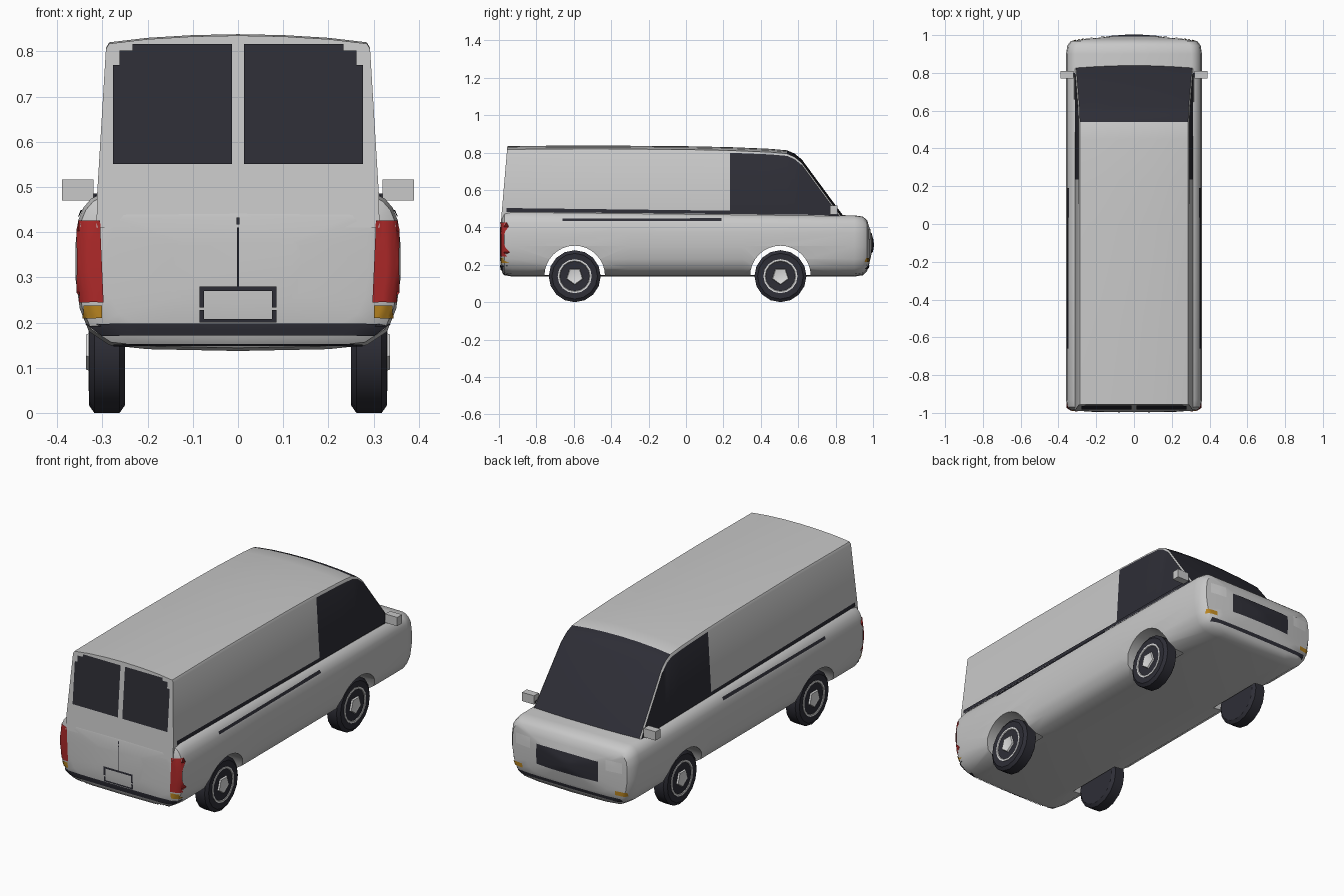
import bpy, bmesh, math
from mathutils import Vector
from mathutils.bvhtree import BVHTree

cube = bpy.data.objects.get("Cube")
if cube:
    bpy.data.objects.remove(cube, do_unlink=True)


def material(name, r, g, b):
    m = bpy.data.materials.new(name)
    m.use_nodes = True
    m.diffuse_color = (r, g, b, 1)
    m.node_tree.nodes["Principled BSDF"].inputs["Base Color"].default_value = (r, g, b, 1)
    return m


PAINT = material("grey paint", .58, .58, .58)
DARK = material("dark glass and rubber", .027, .027, .037)
WHEEL = material("wheel silver", .72, .72, .72)
LAMP = material("headlamp grey", .68, .68, .68)
RED = material("tail lamp red", .42, .022, .022)
AMBER = material("indicator amber", .5, .24, .015)


def make(name, bm, mats, angle=35):
    mesh = bpy.data.meshes.new(name)
    bm.to_mesh(mesh)
    bm.free()
    for m in mats:
        mesh.materials.append(m)
    ob = bpy.data.objects.new(name, mesh)
    bpy.context.collection.objects.link(ob)
    smooth(ob, angle)
    return ob


def smooth(ob, angle):
    bpy.ops.object.select_all(action='DESELECT')
    ob.select_set(True)
    bpy.context.view_layer.objects.active = ob
    bpy.ops.object.shade_smooth_by_angle(angle=math.radians(angle))


def loft(bm, rings, rule=lambda i, j: 0):
    """Skin closed rings and cap both ends."""
    vs = [[bm.verts.new(p) for p in ring] for ring in rings]
    n = len(rings[0])
    for i in range(len(rings) - 1):
        for j in range(n):
            k = (j + 1) % n
            f = bm.faces.new((vs[i][j], vs[i][k], vs[i + 1][k], vs[i + 1][j]))
            f.material_index = rule(i, j)
    bm.faces.new(vs[0])
    bm.faces.new(vs[-1])
    bmesh.ops.recalc_face_normals(bm, faces=bm.faces[:])


def lathe(bm, profile, segs, side, y, z):
    """Turn (x, radius) pairs about a crosswise axle."""
    turn = [2 * math.pi * k / segs - math.pi / 2 for k in range(segs)]
    loft(bm, [[(x * side, y + r * math.cos(a), z + r * math.sin(a)) for a in turn]
              for x, r in profile])


def mirrored(half):
    """Close a half section that starts and may end off the centre line."""
    return half + [(-x, z) for x, z in reversed(half) if x > 0]


# Lower body: rounded tub with a bulging nose
TUB = [(0, .137), (.2, .141), (.285, .15), (.33, .18), (.35, .23), (.36, .3), (.36, .37),
       (.354, .425), (.342, .455), (.325, .475), (.305, .485), (0, .487)]
STATIONS = [(-.995, .4, .4), (-.99, .8, .7), (-.984, .93, .86), (-.97, .985, .96), (-.93, 1, 1),
            (-.3, 1, 1), (.3, 1, 1), (.9, 1, 1), (.945, .98, .96), (.968, .93, .84),
            (.98, .7, .6), (.992, .35, .3), (1, .05, .1)]


def tub_ring(y, fx, fz):
    ring = []
    for x, z in mirrored(TUB):
        if z > .4:
            z -= .012 * (y + 1) * (z - .4) / .087
        ring.append((x * fx, y, .31 + (z - .31) * fz))
    return ring


bm = bmesh.new()
loft(bm, [tub_ring(*s) for s in STATIONS])
body = make("lower_body", bm, [PAINT])

# Open wheel arches
AXLES = (-.595, .505)
INNER = .235
bm = bmesh.new()
for y in AXLES:
    for side in (-1, 1):
        lathe(bm, [(INNER, .162), (.45, .162)], 32, side, y, .14)
cutter = make("arch_cutter", bm, [PAINT])
cutter.hide_render = True
mod = body.modifiers.new("arches", 'BOOLEAN')
mod.object = cutter
mod.operation = 'DIFFERENCE'
mod.solver = 'EXACT'
cut = bpy.data.meshes.new_from_object(body.evaluated_get(bpy.context.evaluated_depsgraph_get()))
body.modifiers.clear()
body.data = cut
bpy.data.objects.remove(cutter, do_unlink=True)
bm = bmesh.new()
bm.from_mesh(cut)
caps = [f for f in bm.faces if abs(f.normal.x) > .99
        and abs(abs(f.calc_center_median().x) - INNER) < .002]
bmesh.ops.delete(bm, geom=caps, context='FACES')
bm.to_mesh(cut)
bm.free()
smooth(body, 35)

# Upper body: cabin, cargo box, windscreen and side glass
ROOF = [(-.955, .835), (-.5, .838), (0, .834), (.235, .829), (.45, .82), (.54, .812),
        (.58, .795), (.62, .762), (.82, .49), (.85, .45)]


def cabin_ring(y, top):
    def width(z):
        return .312 - .02 * (z - .48) / .33
    eave, belt = top - .03, min(.48, top - .035)
    w = width(eave)
    half = [(.313, .41), (width(belt), belt), (w, eave), (w - .007, top - .018),
            (.2, top - .008), (.1, top - .002), (0, top)]
    lean = .085 if y < -.9 else 0
    return [(x, y - lean * (.835 - z), z) for x, z in mirrored(half)]


def cabin_paint(i, j):
    strip = min(j, 11 - j)
    if strip == 1 and j < 12:
        return int(i >= 3)
    return int(i >= 5 and 3 <= j <= 8)


bm = bmesh.new()
loft(bm, [cabin_ring(y, t) for y, t in ROOF], cabin_paint)
cabin = make("upper_body", bm, [PAINT, DARK], 30)

# Thin plates that follow the bodywork
trees = []
for ob in (body, cabin):
    bm = bmesh.new()
    bm.from_mesh(ob.data)
    trees.append(BVHTree.FromBMesh(bm))
    bm.free()


def on_surface(axis, sign, a, b):
    start = Vector((a, 2 * sign, b) if axis == 'y' else (2 * sign, a, b))
    ray = Vector((0, -sign, 0) if axis == 'y' else (-sign, 0, 0))
    hits = [t.ray_cast(start, ray) for t in trees]
    hits = [h for h in hits if h[0] is not None]
    if hits:
        hit = min(hits, key=lambda h: h[3])
    else:
        hit = trees[0].find_nearest(start + ray)
    normal = hit[1] if hit[1].dot(ray) < 0 else -hit[1]
    return hit[0] + normal * .004


def rect(a0, a1, b0, b1):
    return [(a0, b0), (a1, b0), (a1, b1), (a0, b1)]


def plate(name, mat, axis, sign, quads, nu=8, nv=4):
    bm = bmesh.new()
    for quad in quads:
        p, q, r, s = (Vector(c) for c in quad)
        grid = []
        for v in range(nv + 1):
            row = []
            for u in range(nu + 1):
                c = p.lerp(q, u / nu).lerp(s.lerp(r, u / nu), v / nv)
                row.append(bm.verts.new(on_surface(axis, sign, c.x, c.y)))
            grid.append(row)
        for v in range(nv):
            for u in range(nu):
                f = bm.faces.new((grid[v][u], grid[v][u + 1], grid[v + 1][u + 1], grid[v + 1][u]))
                f.normal_update()
                out = f.normal.y if axis == 'y' else f.normal.x
                if out * sign < 0:
                    f.normal_flip()
    return make(name, bm, [mat])


for side, label in ((1, "left"), (-1, "right")):
    def span(a, b, c, d):
        return rect(a * side, b * side, c, d)
    # Rear glass with stepped corners, and lamps at both ends
    plate(label + "_rear_window", DARK, 'y', -1,
          [span(.013, .277, .55, .77), span(.013, .262, .77, .802), span(.013, .233, .802, .816)])
    plate(label + "_tail_lamp", RED, 'y', -1,
          [[(.297 * side, .245), (.354 * side, .245), (.354 * side, .425), (.305 * side, .425)]], 10, 8)
    plate(label + "_rear_indicator", AMBER, 'y', -1, [span(.3, .34, .21, .238)])
    plate(label + "_headlamp", LAMP, 'y', 1, [span(.22, .31, .335, .39)])
    plate(label + "_front_indicator", AMBER, 'y', 1, [span(.27, .33, .215, .237)])
    # Side trims
    plate(label + "_belt_strip", DARK, 'x', side,
          [[(-.96, .483), (.8, .466), (.8, .482), (-.96, .503)]], 30, 2)
    plate(label + "_side_trim", DARK, 'x', side, [rect(-.66, .19, .433, .447)], 20, 2)
    # Door mirror and its arm
    for part, mat, size, at in (("mirror", PAINT, (.07, .04, .046), (.355, .79, .493)),
                                ("mirror_arm", DARK, (.03, .02, .012), (.312, .79, .48))):
        bm = bmesh.new()
        bmesh.ops.create_cube(bm, size=1)
        bmesh.ops.scale(bm, vec=size, verts=bm.verts)
        bmesh.ops.translate(bm, vec=(at[0] * side, at[1], at[2]), verts=bm.verts)
        make(label + "_" + part, bm, [mat])
    # Wheels
    for y, end in zip(AXLES, ("rear", "front")):
        for part, mat, segs, profile in (
                ("tyre", DARK, 16, [(.25, .09), (.25, .122), (.262, .139), (.318, .139),
                                    (.33, .122), (.328, .09)]),
                ("wheel", WHEEL, 16, [(.31, .091), (.331, .091), (.331, .082), (.322, .074), (.326, .05)]),
                ("hub_cap", WHEEL, 5, [(.32, .05), (.336, .043), (.333, .03)])):
            bm = bmesh.new()
            lathe(bm, profile, segs, side, y, .139)
            make(f"{end}_{label}_{part}", bm, [mat], 30)

# Tailgate details
plate("number_plate_frame", DARK, 'y', -1,
      [rect(-.085, .085, .27, .28), rect(-.085, .085, .2, .208)]
      + [rect(s * .085, s * .075, lo, hi) for s in (-1, 1) for lo, hi in ((.2, .228), (.234, .28))])
plate("tailgate_seam", DARK, 'y', -1, [rect(-.002, .002, .28, .41), rect(-.003, .003, .417, .432)], 1, 8)
plate("rear_bumper_strip", DARK, 'y', -1,
      [[(-.3, .172), (.3, .172), (.335, .198), (-.335, .198)]], 24, 5)
plate("rear_lower_strip", DARK, 'y', -1, [rect(-.275, .275, .151, .155)], 16, 1)

# Nose details
plate("grille", DARK, 'y', 1, [rect(-.18, .18, .265, .37)], 20, 10)
plate("front_bumper_strip", DARK, 'y', 1, [rect(-.3, .3, .18, .198)], 24, 3)
